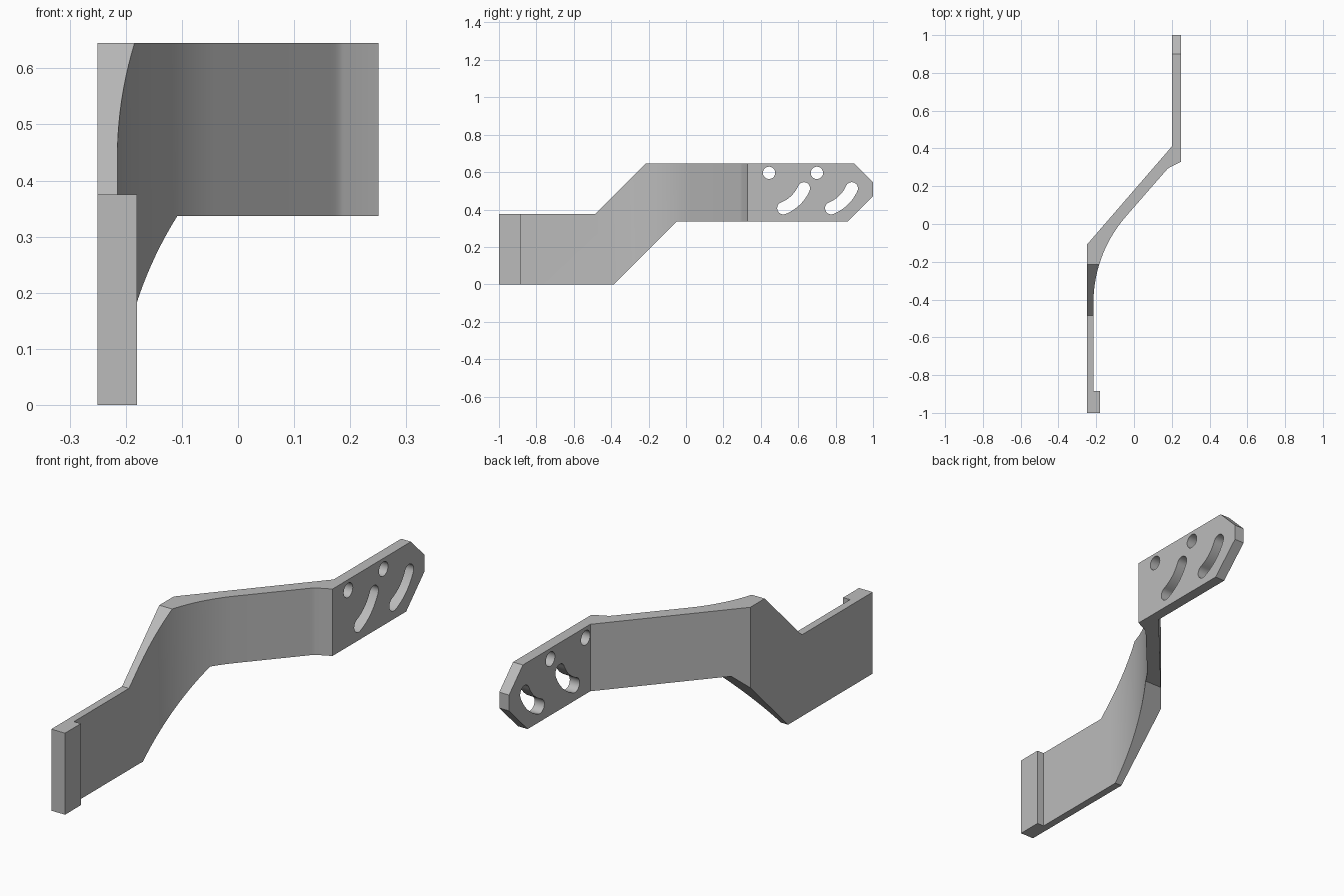
import bpy, bmesh
from math import radians, sin, cos

cube = bpy.data.objects.get("Cube")
if cube:
    bpy.data.objects.remove(cube, do_unlink=True)

grey = bpy.data.materials.new("plain grey")
grey.use_nodes = True
grey.diffuse_color = (0.5, 0.5, 0.5, 1)
grey.node_tree.nodes["Principled BSDF"].inputs["Base Color"].default_value = (0.5, 0.5, 0.5, 1)


def prism(name, outline, offset):
    """Extrude a closed 3D outline along an offset vector."""
    bm = bmesh.new()
    face = bm.faces.new([bm.verts.new(p) for p in outline])
    top = bmesh.ops.extrude_face_region(bm, geom=[face])["geom"]
    bmesh.ops.translate(bm, vec=offset, verts=[v for v in top if isinstance(v, bmesh.types.BMVert)])
    bmesh.ops.recalc_face_normals(bm, faces=bm.faces)
    mesh = bpy.data.meshes.new(name)
    bm.to_mesh(mesh)
    bm.free()
    mesh.materials.append(grey)
    obj = bpy.data.objects.new(name, mesh)
    bpy.context.collection.objects.link(obj)
    return obj


def side_prism(name, outline):
    return prism(name, [(-0.5, y, z) for y, z in outline], (1, 0, 0))


def arc(cy, cz, r, start, end, steps=16):
    angles = [radians(start + (end - start) * i / steps) for i in range(steps + 1)]
    return [(cy + r * cos(a), cz + r * sin(a)) for a in angles]


def cut(target, cutter, operation):
    cutter.hide_render = True
    mod = target.modifiers.new("cut", "BOOLEAN")
    mod.object, mod.operation, mod.solver = cutter, operation, "EXACT"
    bpy.context.view_layer.objects.active = target
    bpy.ops.object.modifier_apply(modifier=mod.name)
    bpy.data.objects.remove(cutter, do_unlink=True)


# Bent strip seen from above, with a long inner bend and a foot lip
bend = arc(0.485, -0.42, 0.7, 139.1, 180, 24)
plan = [(-0.25, -1), (-0.25, -0.11), (0.2, 0.41), (0.2, 1), (0.25, 1), (0.25, 0.33),
        (0.187, 0.299), (0.18, 0.294), (0.173, 0.287), (0.165, 0.278)]
plan += bend + [(-0.215, -0.885), (-0.18, -0.885), (-0.18, -1)]
bracket = prism("bracket_arm", [(x, y, 0) for x, y in plan], (0, 0, 0.8))
for v in bracket.data.vertices:
    v.co.z -= 0.05

# Stepped side silhouette
side = [(-1.0, 0), (-0.385, 0), (-0.048, 0.337), (0.865, 0.337), (1, 0.472), (1, 0.545),
        (0.9, 0.645), (-0.215, 0.645), (-0.485, 0.375), (-1.0, 0.375)]
cut(bracket, side_prism("side_cutter", side), "INTERSECT")

# Pivot holes, each with a curved slot swung around it
HOLE_Z, SWING, R = 0.596, 0.204, 0.033
for y in (0.444, 0.7):
    cut(bracket, side_prism("hole_cutter", arc(y, HOLE_Z, R, 0, 348.75, 31)), "DIFFERENCE")
    hi, lo = -24, -68
    slot = arc(y, HOLE_Z, SWING + R, lo, hi)
    for a, turn in ((hi, 0), (lo, 180)):
        cy, cz = arc(y, HOLE_Z, SWING, a, a, 1)[0]
        slot += arc(cy, cz, R, a + turn, a + turn + 180)[1:-1]
        if a == hi:
            slot += arc(y, HOLE_Z, SWING - R, hi, lo)
    cut(bracket, side_prism("slot_cutter", slot), "DIFFERENCE")

# Smooth bends, sharp edges
bpy.ops.object.select_all(action="DESELECT")
bracket.select_set(True)
bpy.context.view_layer.objects.active = bracket
bpy.ops.object.shade_smooth_by_angle(angle=radians(25))
